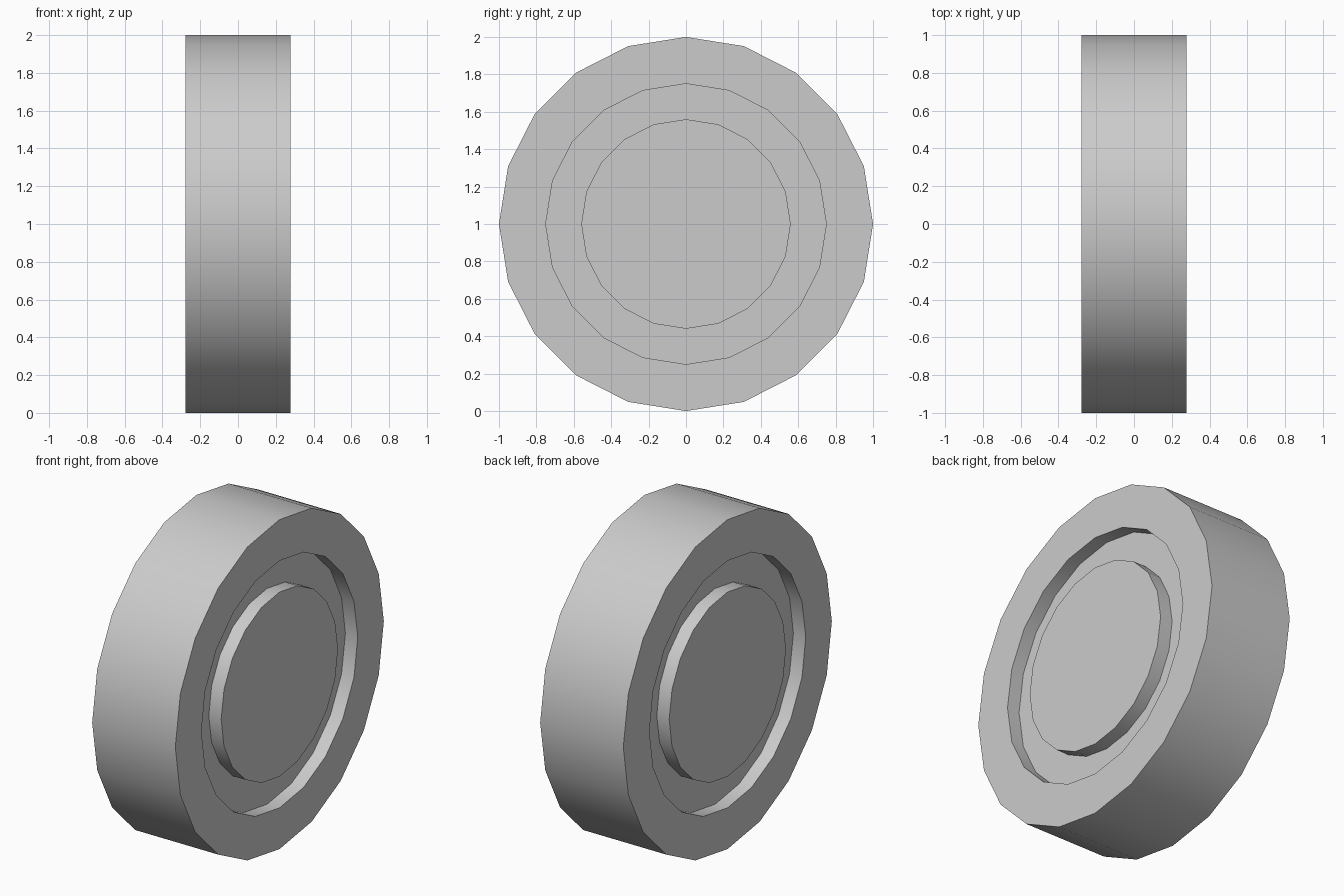
import bpy, bmesh
from math import sin, cos, tau, radians

if "Cube" in bpy.data.objects:
    bpy.data.objects.remove(bpy.data.objects["Cube"])

SIDES = 20
HALF = 0.279     # half width of the wheel
DEPTH = 0.083    # depth of the groove on each face
R_TYRE, R_RIM, R_HUB = 1.0, 0.75, 0.56

# half profile (x, radius): hub disc edge, groove, rim, tread edge
half = [(HALF, R_HUB), (HALF - DEPTH, R_HUB), (HALF - DEPTH, R_RIM),
        (HALF, R_RIM), (HALF, R_TYRE)]
profile = half + [(-x, r) for x, r in reversed(half)]

bm = bmesh.new()


def ring(x, r):
    return [bm.verts.new((x, r * cos(tau * i / SIDES), 1 + r * sin(tau * i / SIDES)))
            for i in range(SIDES)]


# revolve the profile around the axle
rings = [ring(x, r) for x, r in profile]
for a, b in zip(rings, rings[1:]):
    for i in range(SIDES):
        j = (i + 1) % SIDES
        bm.faces.new((a[i], a[j], b[j], b[i]))

# hub discs on both sides
bm.faces.new(rings[0])
bm.faces.new(rings[-1])
bmesh.ops.recalc_face_normals(bm, faces=bm.faces[:])

mesh = bpy.data.meshes.new("wheel")
bm.to_mesh(mesh)
bm.free()
wheel = bpy.data.objects.new("wheel", mesh)
bpy.context.collection.objects.link(wheel)

# round tread and groove walls, crisp edges
bpy.context.view_layer.objects.active = wheel
wheel.select_set(True)
bpy.ops.object.shade_smooth_by_angle(angle=radians(30))
